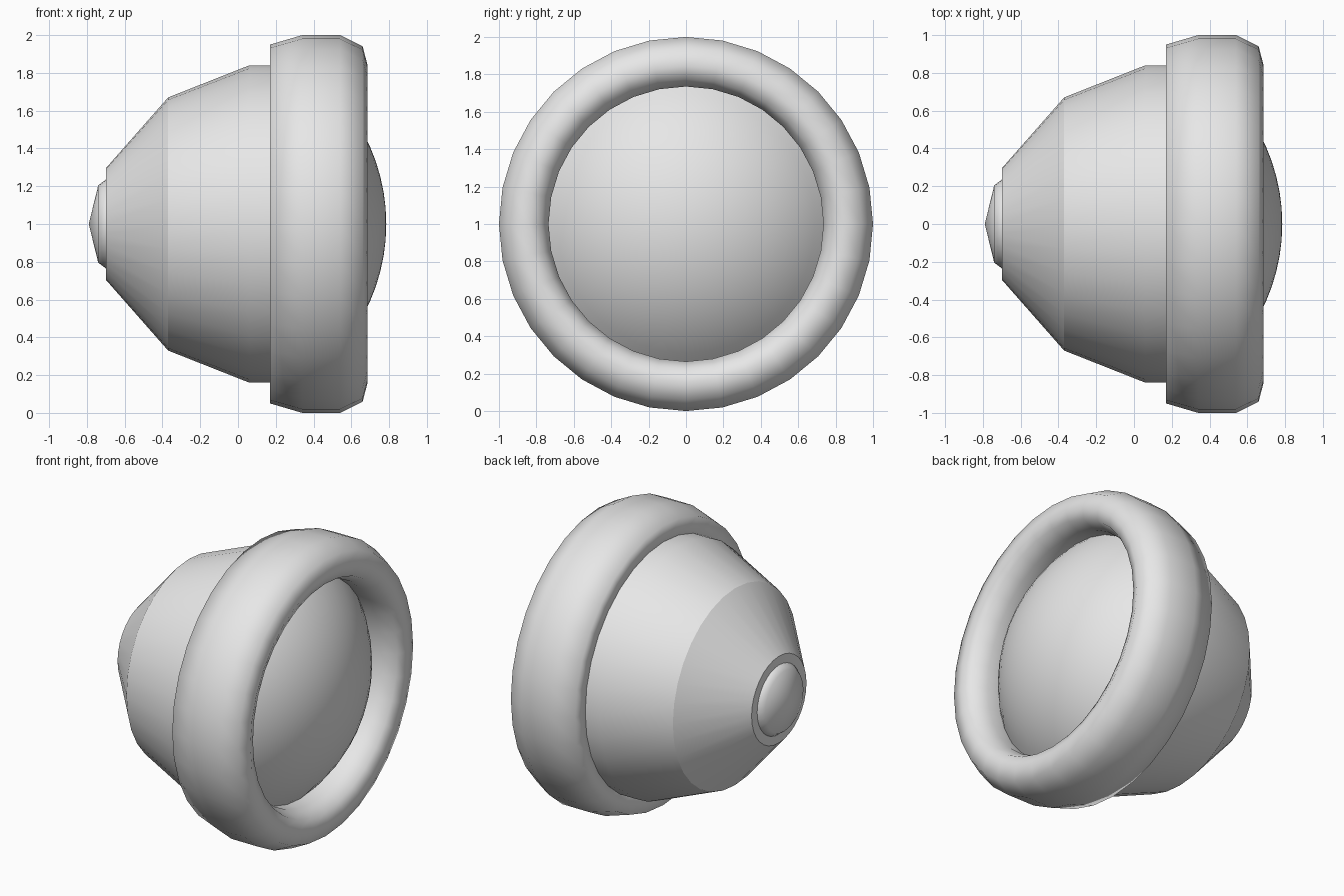
import bpy, bmesh, math

cube = bpy.data.objects.get("Cube")
if cube:
    bpy.data.objects.remove(cube, do_unlink=True)

grey = bpy.data.materials.new("light_grey")
grey.use_nodes = True
colour = (0.8, 0.8, 0.8, 1)
grey.diffuse_color = colour
grey.node_tree.nodes["Principled BSDF"].inputs["Base Color"].default_value = colour


def lathe(name, profile, smooth_angle, closed=False, sides=32):
    """Spin (x, radius) points about the horizontal axis at z = 1."""
    bm = bmesh.new()
    verts = [bm.verts.new((x, 0, r)) for x, r in profile]
    pairs = list(zip(verts, verts[1:]))
    if closed:
        pairs.append((verts[-1], verts[0]))
    edges = [bm.edges.new(p) for p in pairs]
    bmesh.ops.spin(bm, geom=verts + edges, cent=(0, 0, 0), axis=(1, 0, 0),
                   angle=math.tau, steps=sides, use_duplicate=False)
    bmesh.ops.remove_doubles(bm, verts=bm.verts, dist=0.0005)
    bmesh.ops.recalc_face_normals(bm, faces=bm.faces)
    mesh = bpy.data.meshes.new(name)
    bm.to_mesh(mesh)
    bm.free()
    mesh.materials.append(grey)
    obj = bpy.data.objects.new(name, mesh)
    obj.location.z = 1
    bpy.context.collection.objects.link(obj)
    bpy.ops.object.select_all(action="DESELECT")
    obj.select_set(True)
    bpy.context.view_layer.objects.active = obj
    bpy.ops.object.shade_smooth_by_angle(angle=math.radians(smooth_angle))
    return obj


# Tapered housing, with a flat rim around the rear button
lathe("housing", [(0.4, 0.84), (0.06, 0.84), (-0.37, 0.67),
                  (-0.70, 0.295), (-0.70, 0)], 24)

# Shallow conical button at the rear
lathe("rear_button", [(-0.69, 0.235), (-0.70, 0.235), (-0.74, 0.205),
                      (-0.79, 0)], 40)

# Rounded bezel around the lens
lathe("bezel", [(0.17, 0.82), (0.17, 0.95), (0.34, 1.0), (0.54, 1.0),
                (0.66, 0.94), (0.685, 0.845), (0.655, 0.775),
                (0.56, 0.735), (0.40, 0.735)], 100, closed=True)

# Domed lens, a spherical cap
radius, tip = 1.018, 0.785
rim = math.asin(0.75 / radius)
arc = [rim * i / 10 for i in range(11)]
lathe("lens", [(tip - radius + radius * math.cos(a), radius * math.sin(a))
               for a in arc], 60)
